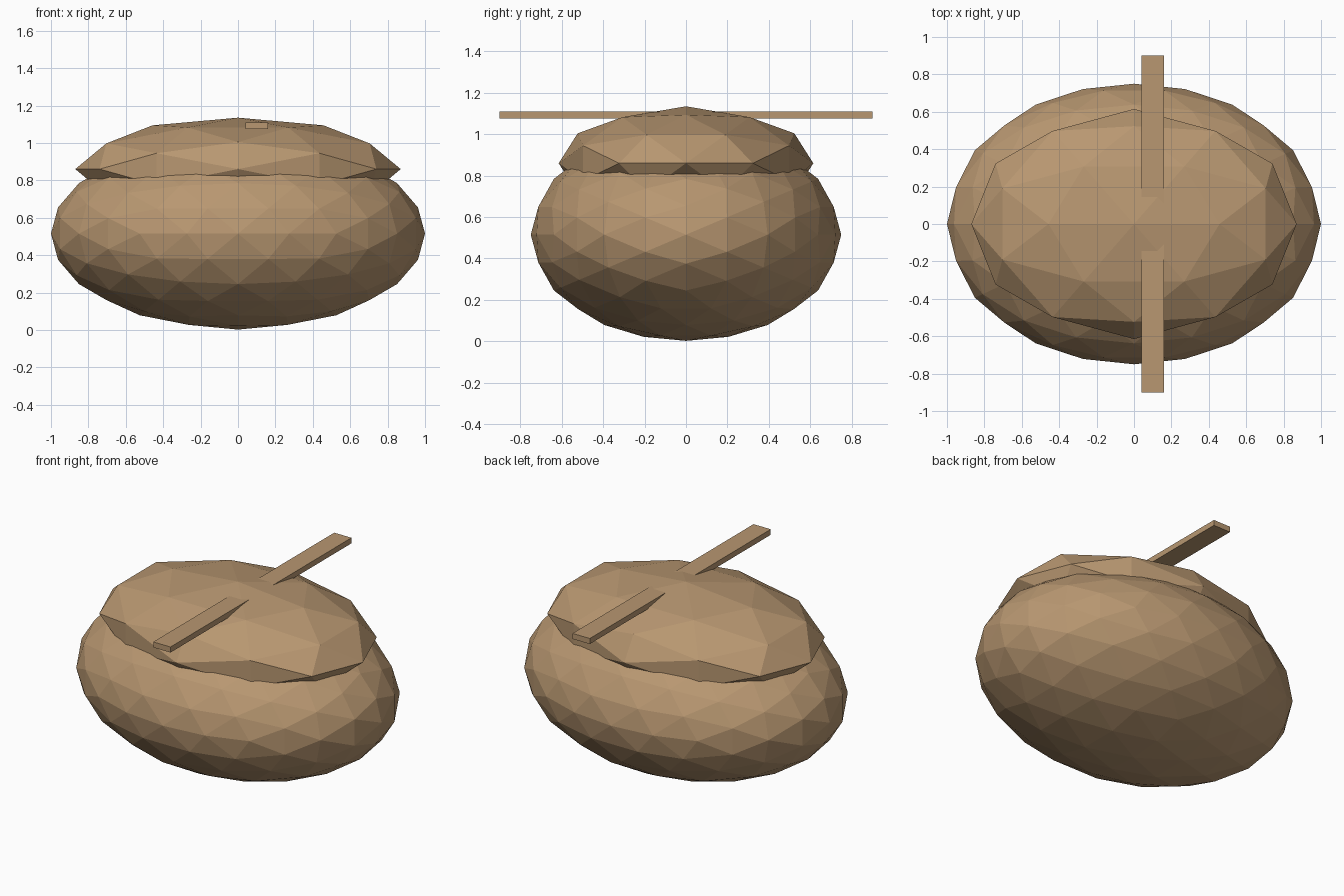
import bpy
import bmesh
from math import sqrt, pi
from mathutils import Matrix, Vector

default = bpy.data.objects.get("Cube")
if default:
    bpy.data.objects.remove(default)

# Single warm tan colour
tan = bpy.data.materials.new("warm_tan")
tan.use_nodes = True
colour = (0.48, 0.31, 0.165, 1)
tan.diffuse_color = colour
tan.node_tree.nodes["Principled BSDF"].inputs["Base Color"].default_value = colour


def finish(name, bm):
    bmesh.ops.recalc_face_normals(bm, faces=bm.faces)
    mesh = bpy.data.meshes.new(name)
    bm.to_mesh(mesh)
    bm.free()
    mesh.materials.append(tan)
    obj = bpy.data.objects.new(name, mesh)
    bpy.context.collection.objects.link(obj)
    return obj


def faceted_ellipsoid(name, centre, radii, levels, tilt=0):
    """Golden-ratio icosahedron, refined onto a sphere, then stretched."""
    g = (1 + sqrt(5)) / 2
    bm = bmesh.new()
    for a in (-1, 1):
        for b in (-g, g):
            for co in ((b, 0, a), (a, b, 0), (0, a, b)):
                bm.verts.new(Vector(co).normalized())
    bmesh.ops.convex_hull(bm, input=bm.verts[:])
    for _ in range(levels):
        bmesh.ops.subdivide_edges(bm, edges=bm.edges[:], cuts=1, use_grid_fill=True)
        for v in bm.verts:
            v.co.normalize()
    shape = (Matrix.Translation(centre) @ Matrix.Diagonal((*radii, 1))
             @ Matrix.Rotation(tilt, 4, "X"))
    bm.transform(shape)
    return finish(name, bm)


def box(name, centre, size):
    bm = bmesh.new()
    bmesh.ops.create_cube(bm, size=1)
    bm.transform(Matrix.Translation(centre) @ Matrix.Diagonal((*size, 1)))
    return finish(name, bm)


# Round lower body, coarser cap and the flat bar through its top
faceted_ellipsoid("lower_body", (0, 0, 0.515), (1, 0.75, 0.513), 2)
faceted_ellipsoid("upper_cap", (0, 0, 0.86), (0.87, 0.615, 0.275), 1, pi / 2)
box("cross_bar", (0.1, 0, 1.093), (0.12, 1.8, 0.035))
